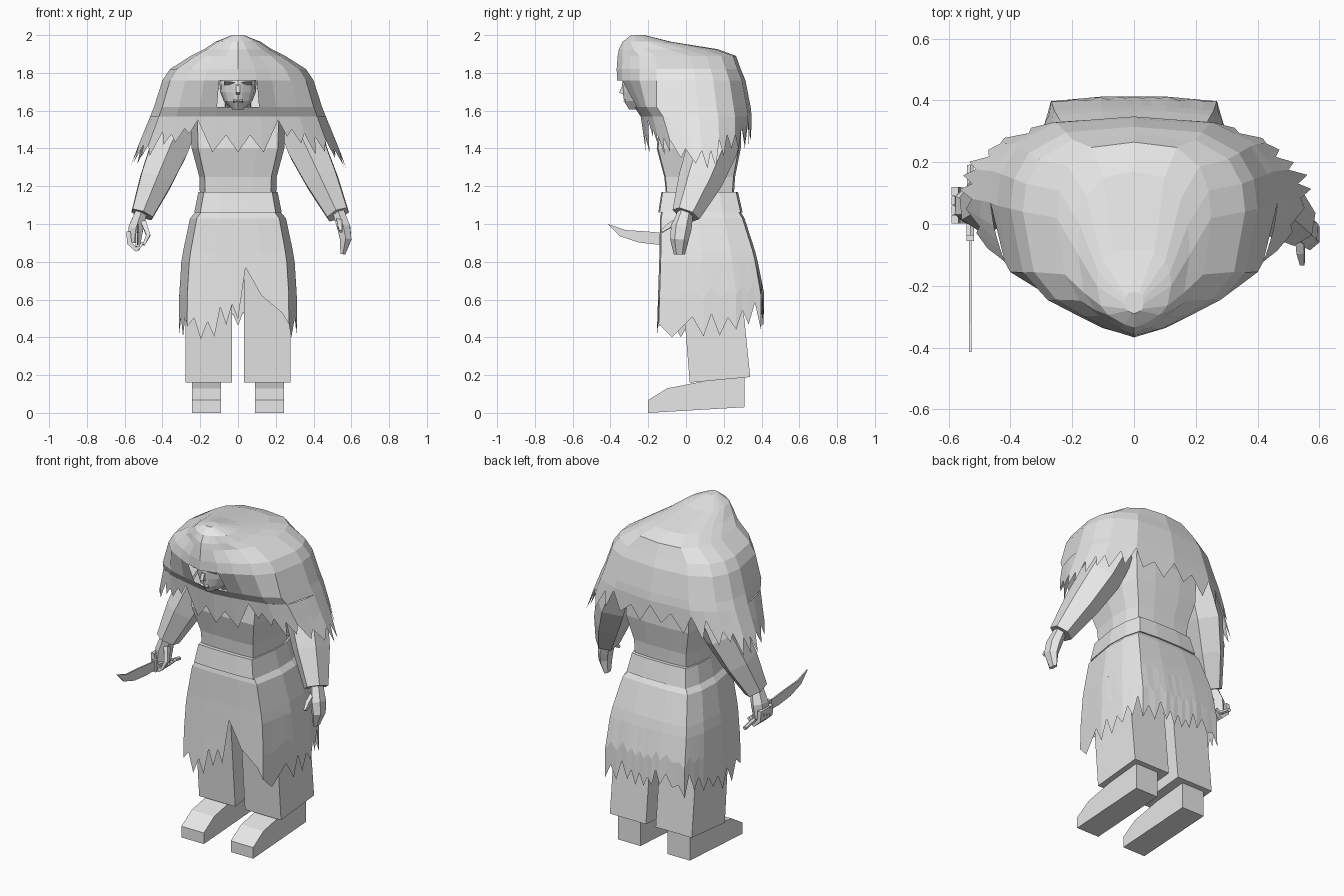
import bpy, bmesh, math, random
from mathutils import Vector

random.seed(4)
default = bpy.data.objects.get("Cube")
if default:
    bpy.data.objects.remove(default)

grey = bpy.data.materials.new("plain_grey")
grey.use_nodes = True
tone = (0.8, 0.8, 0.8, 1)
grey.diffuse_color = tone
for node in grey.node_tree.nodes:
    if node.type == 'BSDF_PRINCIPLED':
        node.inputs["Base Color"].default_value = tone

# Half outlines, front to back: (share of half width, share of depth)
CAPE = [(0, -1), (.25, -.93), (.45, -.83), (.7, -.7), (.9, -.48), (1, 0),
        (.97, .36), (.85, .68), (.55, .93), (0, 1)]
BODY = [(0, -1), (.4, -1), (.86, -.97), (1, -.1), (.98, .5), (.86, .95), (.35, 1), (0, 1)]


def mix(items, s):
    """Interpolate between neighbouring tuples of a list."""
    i = min(int(s), len(items) - 2)
    return [a + (b - a) * (s - i) for a, b in zip(items[i], items[i + 1])]


def point(table, shape, side, s, z):
    """Point on a body of rows (z, half width, front y, back y, middle y, front power)."""
    for i in range(len(table) - 1):
        if z >= table[i + 1][0]:
            break
    high, low = table[i], table[i + 1]
    t = (high[0] - z) / (high[0] - low[0])
    width, front, back, mid, *power = [a + (b - a) * t for a, b in zip(high[1:], low[1:])]
    u, v = mix(shape, s)
    if v < 0 and power:
        v = -abs(v) ** power[0]
    y = mid + v * ((back - mid) if v > 0 else (mid - front))
    return Vector((side * u * width, y, z))


def finish(name, bm, fix_normals):
    if fix_normals:
        bmesh.ops.recalc_face_normals(bm, faces=bm.faces[:])
    mesh = bpy.data.meshes.new(name)
    bm.to_mesh(mesh)
    bm.free()
    mesh.materials.append(grey)
    obj = bpy.data.objects.new(name, mesh)
    bpy.context.collection.objects.link(obj)


def loft(name, rings, top=True, bottom=True, skip=()):
    """Join closed rings from top to bottom, leaving out skipped (row, column)."""
    bm = bmesh.new()
    rows = [[bm.verts.new(p) for p in ring] for ring in rings]
    n = len(rows[0])
    for i in range(len(rows) - 1):
        a, b = rows[i], rows[i + 1]
        for j in range(n):
            k = (j + 1) % n
            if (i, j) not in skip:
                bm.faces.new((a[j], b[j], b[k], a[k]))
    if top:
        bm.faces.new(rows[0])
    if bottom:
        bm.faces.new(rows[-1][::-1])
    finish(name, bm, top and bottom)


def shell(name, table, shape, rows, **options):
    last = len(shape) - 1
    columns = [(1, s) for s in range(last + 1)] + [(-1, s) for s in range(last - 1, 0, -1)]
    rings = [[point(table, shape, side, s, row[0]) for side, s in columns]
             for row in table[:rows]]
    loft(name, rings, **options)


def torn_hem(name, table, shape, top_z, stops):
    """Strip hanging from top_z down to a ragged edge of (side, s, z) stops."""
    rings = [[point(table, shape, side, s, top_z + (z - top_z) * t) for side, s, z in stops]
             for t in (0, .5, 1)]
    loft(name, rings, top=False, bottom=False)


def limb(name, path, sides=6):
    """Tapered tube along (x, y, z, radius across, radius fore and aft)."""
    rings = []
    for i, row in enumerate(path):
        before, after = path[max(i - 1, 0)], path[min(i + 1, len(path) - 1)]
        d = (Vector(after[:3]) - Vector(before[:3])).normalized()
        across = d.cross(Vector((0, 1, 0))).normalized()
        fore = across.cross(d)
        angles = [math.tau * (k + .5) / sides for k in range(sides)]
        rings.append([Vector(row[:3]) + across * row[3] * math.cos(a)
                      + fore * row[4] * math.sin(a) for a in angles])
    loft(name, rings)


def prism(name, x, half, profile):
    """Side profile of (y, z) points given thickness along x."""
    loft(name, [[Vector((x + o, y, z)) for y, z in profile] for o in (-half, half)])


# Hooded cape with a face opening; lower rows are blunter across the shoulders
cape = [(2, .03, -.29, -.22, -.26, 1), (1.965, .12, -.335, -.08, -.2, 1),
        (1.925, .18, -.355, .17, -.1, 1), (1.89, .25, -.362, .265, .02, 1),
        (1.82, .36, -.367, .29, .04, 1), (1.76, .4, -.365, .315, .05, .95),
        (1.62, .445, -.275, .342, .06, .6), (1.57, .465, -.24, .348, .07, .65),
        (1.3, .575, -.2, .345, .09, 1)]
shell("hooded_cape", cape, CAPE, 8, bottom=False, skip={(5, 0), (5, 17)})

# Ragged cape edge: chest points in front, fringe over arms and back
tips = [(z,) for z in (1.38, 1.38, 1.5, 1.41, 1.34, 1.31, 1.32, 1.4, 1.42, 1.42)]
notches = [(z,) for z in (1.47, 1.47, 1.55, 1.5, 1.43, 1.4, 1.42, 1.49, 1.53, 1.53)]
steps = [0, .5, 1, 2] + [2 + k / 4 for k in range(1, 29)]


def fringe(side):
    return [(side, s, mix(notches if i % 2 else tips, s)[0]
             + (random.uniform(-.03, .03) if i > 3 else 0)) for i, s in enumerate(steps)]


torn_hem("cape_fringe", cape, CAPE, 1.57, fringe(1) + fringe(-1)[-2:0:-1])

# Head and face
head = [(1.82, .095, -.32, -.1, -.2), (1.74, .097, -.34, -.1, -.2),
        (1.7, .095, -.335, -.1, -.2), (1.65, .075, -.328, -.1, -.2),
        (1.605, .035, -.3, -.12, -.2)]
shell("head", head, CAPE, 5)
limb("neck", [(0, 0, 1.55, .09, .09), (0, -.2, 1.7, .07, .07)])
prism("nose", 0, .01, [(-.335, 1.74), (-.354, 1.695), (-.33, 1.685)])
prism("lips", 0, .025, [(-.32, 1.66), (-.333, 1.652), (-.32, 1.642)])
for side in (1, -1):
    prism("brow", side * .045, .028, [(-.31, 1.755), (-.334, 1.748), (-.31, 1.735)])

# Torso and sash
torso = [(1.72, .15, -.1, .2, .06), (1.55, .25, -.14, .29, .07),
         (1.4, .245, -.155, .29, .07), (1.25, .205, -.115, .26, .08),
         (1.1, .2, -.1, .25, .08)]
shell("torso", torso, BODY, 5)
sash = [(1.17, .21, -.13, .275, .08), (1.06, .232, -.147, .3, .09)]
shell("waist_sash", sash, BODY, 2)

# Flared skirt with torn hem and front slit
skirt = [(1.07, .22, -.13, .285, .09), (1.03, .254, -.138, .31, .09),
         (.86, .29, -.14, .365, .11), (.8, .3, -.142, .38, .11),
         (.64, .312, -.147, .412, .12), (.4, .313, -.155, .412, .12)]
shell("skirt", skirt, BODY, 4, bottom=False)


def tear(side, k):
    s = k / 4
    z = (.52 if k % 2 else .43) + random.uniform(-.04, .03)
    return side, s, z + .1 * max(0, 1 - s) + (.04 if s > 4.2 else 0)


slit = [(1, .33, .77), (1, 1, .62), (1, 1.75, .53), (1, 2, .47), (1, 2.3, .4)]
torn_hem("skirt_hem", skirt, BODY, .8,
         slit + [tear(1, k) for k in range(11, 29)] + [tear(-1, k) for k in range(27, -1, -1)])

# Trouser legs and shoes
for side, name in ((1, "left"), (-1, "right")):
    prism(name + "_leg", side * .155, .122, [(.02, .16), (.34, .19), (.28, .78), (-.03, .78)])
    prism(name + "_shoe", side * .167, .076,
          [(-.2, 0), (.31, .03), (.31, .2), (.08, .165), (-.1, .13), (-.2, .068)])

# Sleeves
limb("left_sleeve", [(.28, .18, 1.58, .1, .12), (.365, .14, 1.4, .115, .135),
                     (.445, .075, 1.23, .098, .118), (.53, 0, 1.05, .066, .076)])
limb("right_sleeve", [(-.28, .18, 1.58, .1, .12), (-.365, .15, 1.4, .115, .135),
                      (-.435, .1, 1.23, .098, .118), (-.508, .05, 1.05, .066, .076)])

# Open left hand
limb("left_hand", [(.53, 0, 1.07, .035, .04), (.56, -.025, .98, .04, .055),
                   (.57, -.035, .92, .035, .05), (.555, -.035, .84, .015, .03)])
limb("left_thumb", [(.535, -.02, 1.03, .02, .02), (.54, -.09, .99, .018, .018),
                    (.545, -.13, .96, .01, .01)], 4)

# Right fist with curled fingers
limb("right_hand", [(-.51, .05, 1.07, .035, .04), (-.54, .06, .98, .045, .06),
                    (-.55, .06, .9, .04, .055)])
for k in range(4):
    y = .015 + .03 * k
    limb("right_finger", [(-.58, y, .96, .016, .02), (-.575, y, .9, .018, .02),
                          (-.54, y, .865, .018, .018), (-.5, y, .9, .012, .014)], 4)
limb("right_thumb", [(-.5, .03, 1.01, .02, .02), (-.475, -.01, .94, .015, .015),
                     (-.5, -.02, .89, .01, .01)], 4)

# Curved knife
limb("knife_handle", [(-.53, .19, .87, .012, .012), (-.53, -.04, .915, .014, .014)])
prism("knife_guard", -.53, .012, [(-.035, .88), (-.055, .88), (-.055, .955), (-.035, .955)])
prism("knife_blade", -.53, .004,
      [(-.05, .945), (-.2, .96), (-.32, .968), (-.415, 1), (-.35, .935),
       (-.25, .902), (-.14, .89), (-.05, .89)])
